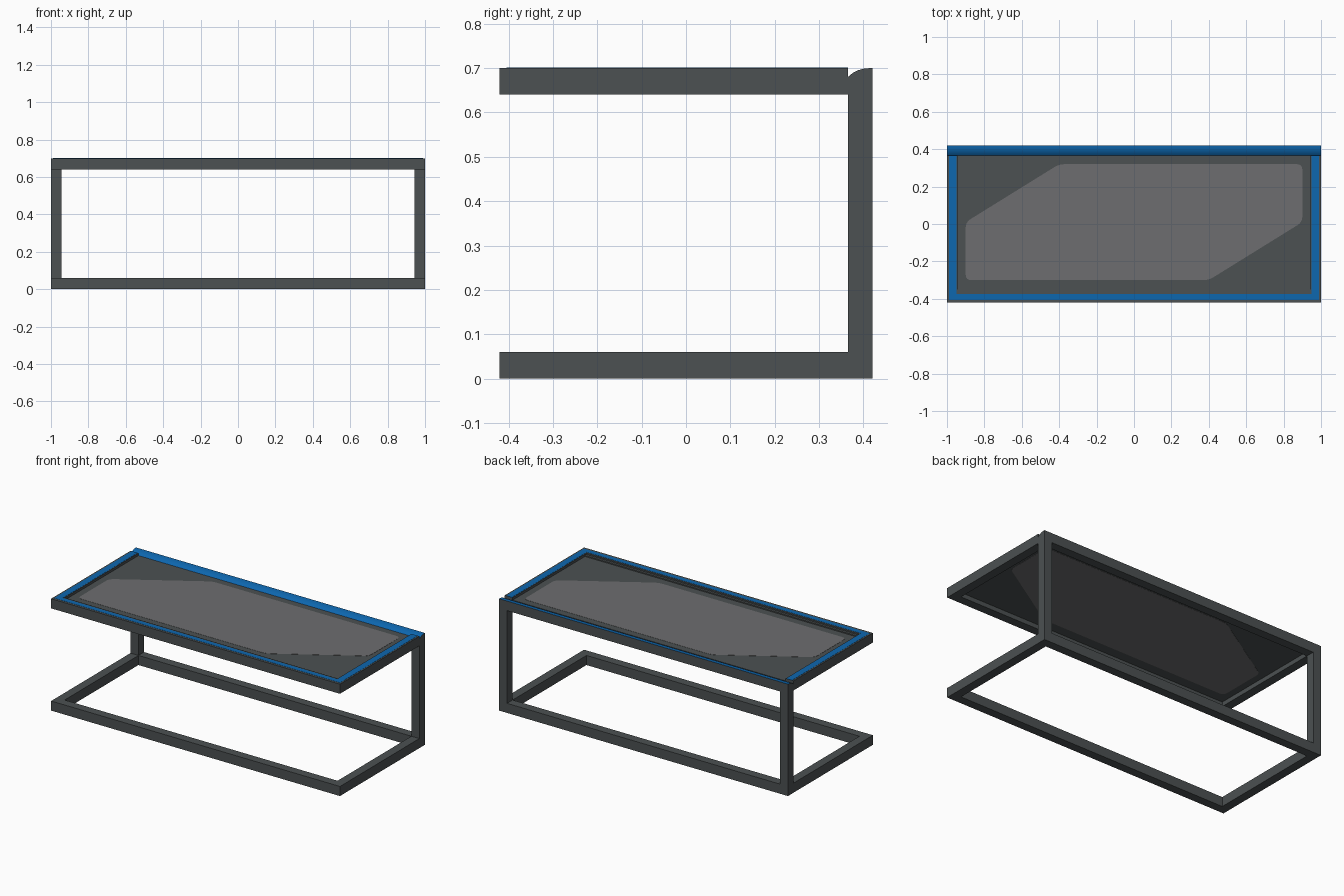
import bpy, bmesh, math
from mathutils import Vector

if "Cube" in bpy.data.objects:
    bpy.data.objects.remove(bpy.data.objects["Cube"])

X, Y, H = 1.0, 0.42, 0.70      # half length, half depth, height
W, T = 0.055, 0.06             # bar width and bar height


def material(name, rgb):
    m = bpy.data.materials.new(name)
    m.diffuse_color = (*rgb, 1)
    m.use_nodes = True
    m.node_tree.nodes["Principled BSDF"].inputs["Base Color"].default_value = m.diffuse_color
    return m


STEEL = material("dark steel", (0.072, 0.082, 0.084))
BLUE = material("blue trim", (0.004, 0.135, 0.43))
GREY = material("grey inlay", (0.155, 0.155, 0.16))


def finish(name, bm, mat):
    bmesh.ops.recalc_face_normals(bm, faces=bm.faces)
    me = bpy.data.meshes.new(name)
    bm.to_mesh(me)
    bm.free()
    ob = bpy.data.objects.new(name, me)
    bpy.context.collection.objects.link(ob)
    me.materials.append(mat)
    return ob


def prism(name, outline, z0, z1, mat):
    """Extrude an xy outline from z0 to z1."""
    bm = bmesh.new()
    f = bm.faces.new([bm.verts.new((x, y, z0)) for x, y in outline])
    ext = bmesh.ops.extrude_face_region(bm, geom=[f])["geom"]
    bmesh.ops.translate(bm, vec=(0, 0, z1 - z0),
                        verts=[v for v in ext if isinstance(v, bmesh.types.BMVert)])
    return finish(name, bm, mat)


def box(name, x0, x1, y0, y1, z0, z1, mat):
    return prism(name, [(x0, y0), (x1, y0), (x1, y1), (x0, y1)], z0, z1, mat)


def bar_x(name, profile, half, mat):
    """Extrude a yz profile along x."""
    bm = bmesh.new()
    f = bm.faces.new([bm.verts.new((-half, y, z)) for y, z in profile])
    ext = bmesh.ops.extrude_face_region(bm, geom=[f])["geom"]
    bmesh.ops.translate(bm, vec=(2 * half, 0, 0),
                        verts=[v for v in ext if isinstance(v, bmesh.types.BMVert)])
    return finish(name, bm, mat)


def rounded(points, r, steps=4):
    """Round the corners of a convex outline with small curves."""
    out = []
    n = len(points)
    for i in range(n):
        p = Vector(points[i])
        a = p + (Vector(points[i - 1]) - p).normalized() * r
        b = p + (Vector(points[(i + 1) % n]) - p).normalized() * r
        for k in range(steps + 1):
            t = k / steps
            out.append(tuple(a * (1 - t) ** 2 + p * 2 * t * (1 - t) + b * t * t))
    return out


# base frame, back posts and sides of the top frame
box("base_front_bar", -X, X, -Y, -Y + W, 0, T, STEEL)
box("base_back_bar", -X, X, Y - W, Y, 0, T, STEEL)
for s, side in ((-1, "left"), (1, "right")):
    x0, x1 = sorted((s * X, s * (X - W)))
    box(f"base_{side}_bar", x0, x1, -Y + W, Y - W, 0, T, STEEL)
    box(f"{side}_back_post", x0, x1, Y - W, Y, T, H - T, STEEL)
    box(f"top_{side}_bar", x0, x1, -Y + W, Y - W, H - T, H, STEEL)
    # blue strip on the side bar
    b0, b1 = sorted((s * 0.99, s * 0.95))
    box(f"{side}_blue_strip", b0, b1, -0.405, Y - W, H - 0.004, H + 0.001, BLUE)

box("top_front_bar", -X, X, -Y, -Y + W, H - T, H, STEEL)
box("front_blue_strip", -0.95, 0.95, -0.405, -0.375, H - 0.004, H + 0.001, BLUE)

# top back bar, its upper face curving down to the panel and coloured blue
back = bar_x("top_back_bar",
             [(Y, H - T), (Y, H), (0.402, 0.699), (0.388, 0.695), (0.376, 0.689),
              (Y - W, 0.680), (Y - W, H - T)], X, STEEL)
back.data.materials.append(BLUE)
for p in back.data.polygons:
    if p.normal.z > 0.3:
        p.material_index = 1
        p.use_smooth = True
    else:
        p.use_smooth = False

# table panel, with a small raised step along its front
box("panel", -X + W, X - W, -Y + W, Y - W, 0.668, 0.685, STEEL)
box("panel_front_step", -X + W, X - W, -Y + W, -0.35, 0.668, 0.692, STEEL)

# six-sided inlay, showing on both faces of the panel
hexagon = [(-0.9, -0.30), (0.4, -0.30), (0.9, 0.01), (0.9, 0.32), (-0.4, 0.32), (-0.9, 0.01)]
prism("panel_inlay", rounded(hexagon, 0.03), 0.667, 0.686, GREY)
